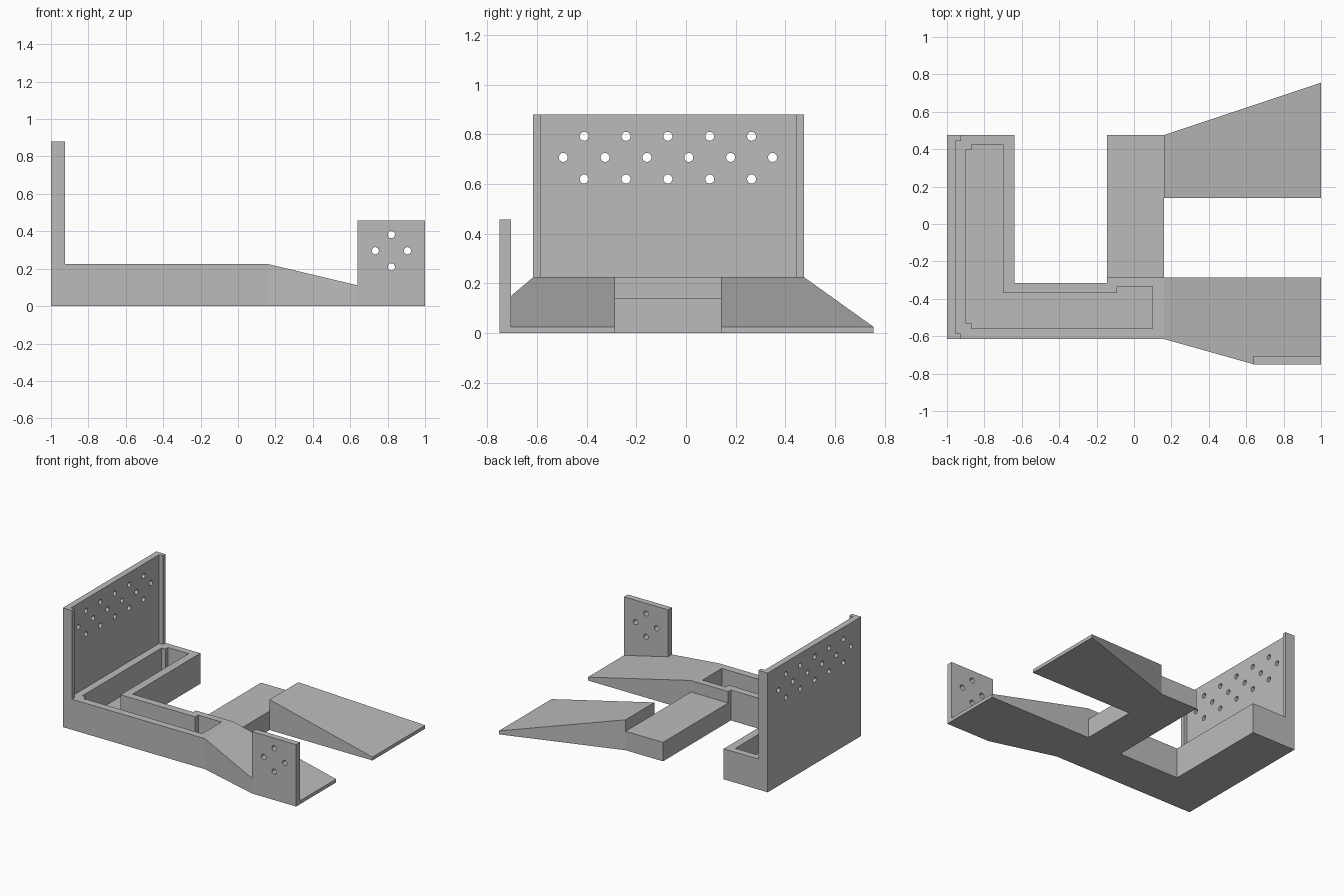
import bpy, bmesh
from mathutils import Matrix, Vector

cube = bpy.data.objects.get("Cube")
if cube:
    bpy.data.objects.remove(cube, do_unlink=True)

grey = bpy.data.materials.new("plain grey")
grey.use_nodes = True
colour = (0.5, 0.5, 0.5, 1)
grey.diffuse_color = colour
grey.node_tree.nodes["Principled BSDF"].inputs["Base Color"].default_value = colour

DECK, ARM, LIP, FLOOR = 0.225, 0.14, 0.025, 0.05
RAMP_START = 0.16


def add_object(name, bm):
    bmesh.ops.recalc_face_normals(bm, faces=bm.faces)
    mesh = bpy.data.meshes.new(name)
    bm.to_mesh(mesh)
    bm.free()
    mesh.materials.append(grey)
    obj = bpy.data.objects.new(name, mesh)
    bpy.context.collection.objects.link(obj)
    return obj


def prism(name, outline, bottom, top):
    """Extrude a plan outline; top is a function of x or a height."""
    height = top if callable(top) else lambda x: top
    bm = bmesh.new()
    low = [bm.verts.new((x, y, bottom)) for x, y in outline]
    high = [bm.verts.new((x, y, height(x))) for x, y in outline]
    bm.faces.new(low[::-1])
    bm.faces.new(high)
    for i in range(len(low)):
        j = (i + 1) % len(low)
        bm.faces.new((low[i], low[j], high[j], high[i]))
    return add_object(name, bm)


def rect(x0, x1, y0, y1):
    return [(x0, y0), (x1, y0), (x1, y1), (x0, y1)]


def drills(name, centres, direction, radius):
    """One cutter object made of parallel cylinders."""
    bm = bmesh.new()
    turn = Vector(direction).to_track_quat('Z', 'Y').to_matrix().to_4x4()
    for c in centres:
        bmesh.ops.create_cone(bm, cap_ends=True, segments=32, radius1=radius,
                              radius2=radius, depth=0.3,
                              matrix=Matrix.Translation(c) @ turn)
    return add_object(name, bm)


def cut(obj, cutter):
    mod = obj.modifiers.new("cut", 'BOOLEAN')
    mod.operation, mod.solver, mod.object = 'DIFFERENCE', 'EXACT', cutter
    cutter.hide_render = True
    bpy.context.view_layer.update()
    graph = bpy.context.evaluated_depsgraph_get()
    mesh = bpy.data.meshes.new_from_object(obj.evaluated_get(graph))
    obj.modifiers.clear()
    obj.data = mesh
    bpy.data.objects.remove(cutter, do_unlink=True)


def slope(x):
    return DECK + (LIP - DECK) * (x - RAMP_START) / (1 - RAMP_START)


# Hollow L-shaped channel
channel = prism("channel", [(-1, -.615), (.16, -.615), (.16, -.285), (-.145, -.285),
                            (-.145, -.315), (-.64, -.315), (-.64, .475), (-1, .475)],
                0, DECK)
pocket = prism("pocket", [(-.87, -.56), (.10, -.56), (.10, -.335), (-.09, -.335),
                          (-.09, -.37), (-.70, -.37), (-.70, .425), (-.87, .425),
                          (-.87, .395), (-.90, .395), (-.90, -.53), (-.87, -.53)],
               FLOOR, 0.4)
cut(channel, pocket)

# Low connecting arm
prism("connecting_arm", rect(-.145, RAMP_START, -.285, .475), 0, ARM)

# Two flared ramps
prism("front_ramp", [(.16, -.615), (.64, -.75), (.64, -.705), (1, -.705),
                     (1, -.285), (.16, -.285)], 0, slope)
prism("back_ramp", [(.16, .14), (1, .14), (1, .755), (.16, .475)], 0, slope)

# Tall end plate with side rails and three staggered rows of holes
end_plate = prism("end_plate", [(-1, -.615), (-.925, -.615), (-.925, -.585),
                                (-.955, -.585), (-.955, .445), (-.925, .445),
                                (-.925, .475), (-1, .475)], DECK, .88)
holes = []
for z, count in ((.62, 5), (.707, 6), (.792, 5)):
    holes += [(-.98, -.073 + .1685 * (i - (count - 1) / 2), z) for i in range(count)]
cut(end_plate, drills("end_plate_drills", holes, (1, 0, 0), .018))

# Small front plate with a diamond of holes
front_plate = prism("front_plate", rect(.64, 1, -.75, -.705), 0, .457)
diamond = [(.82 + dx, -.73, .296 + dz)
           for dx, dz in ((-.086, 0), (.086, 0), (0, -.086), (0, .086))]
cut(front_plate, drills("front_plate_drills", diamond, (0, 1, 0), .019))
